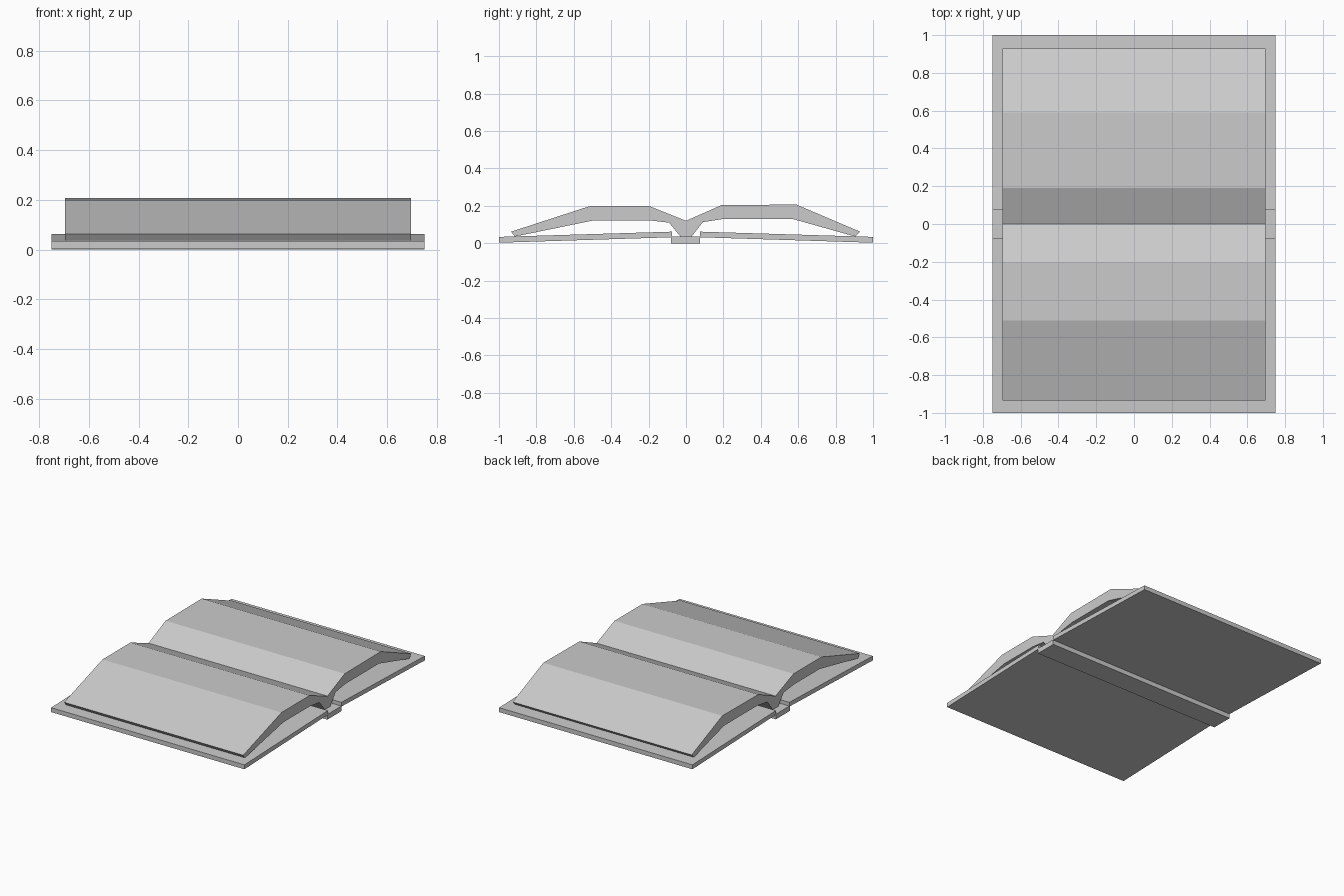
import bpy, bmesh

if "Cube" in bpy.data.objects:
    bpy.data.objects.remove(bpy.data.objects["Cube"])


def extrude_profile(name, profile, half_width):
    """Extrude a closed (y, z) outline symmetrically along x."""
    bm = bmesh.new()
    face = bm.faces.new([bm.verts.new((-half_width, y, z)) for y, z in profile])
    result = bmesh.ops.extrude_face_region(bm, geom=[face])
    moved = [v for v in result["geom"] if isinstance(v, bmesh.types.BMVert)]
    bmesh.ops.translate(bm, verts=moved, vec=(2 * half_width, 0, 0))
    bmesh.ops.recalc_face_normals(bm, faces=bm.faces)
    mesh = bpy.data.meshes.new(name)
    bm.to_mesh(mesh)
    bm.free()
    obj = bpy.data.objects.new(name, mesh)
    bpy.context.collection.objects.link(obj)
    return obj


# Two cover boards, slightly raised toward the spine
for name, side in (("front_cover", -1), ("back_cover", 1)):
    board = [(1.0, 0.003), (1.0, 0.034), (0.075, 0.062), (0.075, 0.032)]
    extrude_profile(name, [(side * y, z) for y, z in board], 0.75)

# Flat spine strip between the boards
extrude_profile("spine", [(-0.08, 0), (0.075, 0), (0.075, 0.036), (-0.08, 0.036)], 0.75)

# Open pages: upper outline left to right, then underside back again
pages = [
    (-0.935, 0.062), (-0.51, 0.2), (-0.2, 0.2), (0, 0.12),
    (0.19, 0.204), (0.59, 0.207), (0.93, 0.062), (0.905, 0.036),
    (0.57, 0.13), (0.2, 0.13), (0.09, 0.113), (0.03, 0.036),
    (-0.03, 0.036), (-0.09, 0.11), (-0.2, 0.123), (-0.49, 0.123),
    (-0.915, 0.036),
]
extrude_profile("pages", pages, 0.695)
